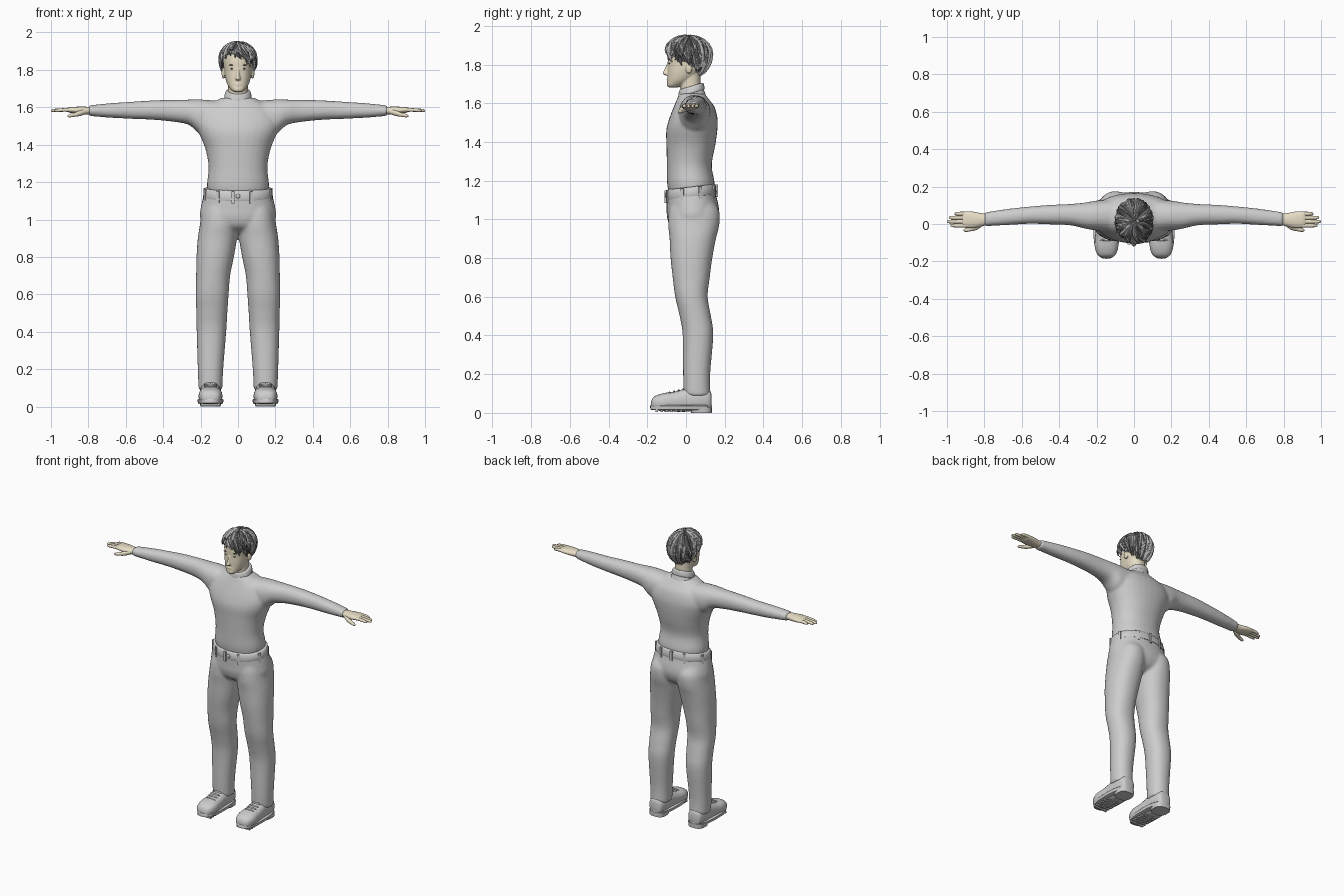
import bpy, bmesh, math, random
from mathutils import Matrix, Vector

random.seed(7)
if "Cube" in bpy.data.objects:
    bpy.data.objects.remove(bpy.data.objects["Cube"])


def material(name, r, g, b):
    m = bpy.data.materials.new(name)
    m.use_nodes = True
    m.diffuse_color = (r, g, b, 1)
    m.node_tree.nodes["Principled BSDF"].inputs["Base Color"].default_value = (r, g, b, 1)
    return m


CLOTH = material("grey cloth", .61, .61, .61)
SKIN = material("pale skin", .83, .75, .58)
DARK = material("dark hair", .14, .14, .14)
LIGHT = material("grey hair", .42, .42, .42)


def spline(rows, n):
    """Catmull-Rom interpolation of a list of stations."""
    rows = [Vector(r) for r in rows]
    out = []
    for i in range(len(rows) - 1):
        a, b, c, d = rows[max(i - 1, 0)], rows[i], rows[i + 1], rows[min(i + 2, len(rows) - 1)]
        for k in range(n):
            t = k / n
            out.append(b + (c - a) * (t / 2) + (a * 2 - b * 5 + c * 4 - d) * (t * t / 2)
                       + (b * 3 - a - c * 3 + d) * (t ** 3 / 2))
    return out + [rows[-1]]


def loft(bm, rows, axis="z", side=1, sub=4, power=2.2, seg=32, tilt=0):
    """Closed skin over rings; each row is (position, centre u, centre v, radius u, radius v)."""
    rings = []
    for t, cu, cv, ru, rv in spline(rows, sub):
        ring = []
        for k in range(seg):
            c, s = math.cos(math.tau * k / seg), math.sin(math.tau * k / seg)
            u = cu + ru * math.copysign(abs(c) ** (2 / power), c)
            v = cv + rv * math.copysign(abs(s) ** (2 / power), s)
            x, y, z = {"z": (u, v, t + tilt * (v - cv)), "x": (t, u, v), "y": (u, t, v)}[axis]
            ring.append(bm.verts.new((x * side, y, z)))
        rings.append(ring)
    for a, b in zip(rings, rings[1:]):
        for k in range(seg):
            j = (k + 1) % seg
            bm.faces.new((a[k], a[j], b[j], b[k]))
    bm.faces.new(rings[0])
    bm.faces.new(rings[-1])


def blob(bm, centre, radii):
    m = Matrix.Translation(centre) @ Matrix.Diagonal((*radii, 1))
    bmesh.ops.create_uvsphere(bm, u_segments=16, v_segments=10, radius=1, matrix=m)


def finish(name, bm, *mats, voxel=0, closed=True):
    if closed:
        bmesh.ops.recalc_face_normals(bm, faces=bm.faces)
    me = bpy.data.meshes.new(name)
    bm.to_mesh(me)
    bm.free()
    for m in mats:
        me.materials.append(m)
    ob = bpy.data.objects.new(name, me)
    bpy.context.collection.objects.link(ob)
    bpy.ops.object.select_all(action="DESELECT")
    ob.select_set(True)
    bpy.context.view_layer.objects.active = ob
    bpy.ops.object.shade_smooth_by_angle(angle=math.radians(50))
    if voxel:  # fuse overlapping volumes into one smooth surface
        r = ob.modifiers.new("fuse", "REMESH")
        r.mode, r.voxel_size, r.use_smooth_shade = "VOXEL", voxel, True
        s = ob.modifiers.new("soften", "SMOOTH")
        s.factor, s.iterations = .5, 6


# Sweater: torso and both sleeves
bm = bmesh.new()
loft(bm, [(1.14, 0, .025, .16, .115), (1.19, 0, .025, .166, .123), (1.28, 0, .017, .157, .116),
          (1.38, 0, .025, .175, .126), (1.46, 0, .03, .208, .132), (1.52, 0, .038, .225, .125),
          (1.58, 0, .042, .2, .106), (1.62, 0, .036, .145, .083), (1.65, 0, .03, .088, .065)])
for s in (1, -1):
    loft(bm, [(.1, .045, 1.55, .085, .083), (.2, .045, 1.55, .08, .092), (.26, .045, 1.573, .07, .068),
              (.34, .05, 1.581, .057, .059), (.45, .05, 1.585, .052, .052), (.56, .047, 1.584, .046, .046),
              (.68, .037, 1.583, .043, .039), (.8, .025, 1.582, .037, .028)], "x", s)
finish("sweater", bm, CLOTH, voxel=.009)

# Folded roll collar
bm = bmesh.new()
loft(bm, [(1.62, 0, .033, .084, .07), (1.64, 0, .03, .073, .066), (1.65, 0, .029, .069, .064),
          (1.656, 0, .028, .073, .068), (1.672, 0, .028, .07, .066), (1.685, 0, .028, .064, .062),
          (1.689, 0, .028, .056, .055)], tilt=.3)
finish("collar", bm, CLOTH)

# Trousers: pelvis and both legs
bm = bmesh.new()
loft(bm, [(.925, 0, .03, .07, .05), (.96, 0, .032, .17, .11), (1.01, 0, .035, .203, .133),
          (1.06, 0, .035, .2, .135), (1.12, 0, .028, .187, .129), (1.16, 0, .026, .178, .124)])
for s in (1, -1):
    loft(bm, [(.09, .147, .057, .064, .07), (.2, .147, .055, .068, .07), (.4, .142, .062, .079, .079),
              (.5, .14, .048, .083, .081), (.6, .138, .028, .088, .084), (.7, .133, .027, .091, .096),
              (.8, .122, .028, .1, .108), (.9, .11, .035, .105, .12), (.97, .102, .04, .102, .132),
              (1.04, .097, .042, .097, .131), (1.09, .09, .035, .09, .11)], side=s)
finish("trousers", bm, CLOTH, voxel=.009)

# Waistband, lower in front, with belt loops and a button
bm = bmesh.new()
loft(bm, [(1.115, 0, .028, .184, .129), (1.12, 0, .028, .187, .131), (1.163, 0, .026, .181, .127),
          (1.168, 0, .026, .175, .122)], sub=1, seg=48, tilt=.12)
finish("waistband", bm, CLOTH)
bm = bmesh.new()
for deg in (-125, -98, -68, -20, 20, 62, 90, 118, 160, 200):
    a = math.radians(deg)
    place = (Matrix.Translation((.186 * math.cos(a), .027 + .132 * math.sin(a), 1.132 + .015 * math.sin(a)))
             @ Matrix.Rotation(math.atan2(math.sin(a) * .19, math.cos(a) * .135), 4, "Z")
             @ Matrix.Diagonal((.012, .016, .065, 1)))
    bmesh.ops.create_cube(bm, size=1, matrix=place)
blob(bm, (0, -.104, 1.125), (.012, .006, .012))
finish("belt_loops", bm, CLOTH)

# Shoes: upper, sole, heel and laces
for s, label in ((1, "left"), (-1, "right")):
    bm = bmesh.new()
    loft(bm, [(-.18, .147, .042, .025, .018), (-.165, .147, .05, .048, .034), (-.12, .147, .055, .063, .046),
              (-.06, .147, .058, .06, .052), (0, .147, .066, .056, .06), (.07, .147, .07, .056, .06),
              (.12, .147, .066, .045, .052), (.132, .147, .06, .025, .035)], "y", s, power=2.5)
    finish(label + "_shoe_upper", bm, CLOTH)
    bm = bmesh.new()
    loft(bm, [(.014, .147, -.03, .058, .145), (.018, .147, -.027, .067, .157), (.036, .147, -.026, .07, .16),
              (.04, .147, -.026, .066, .157)], side=s, sub=1, power=2.6)
    loft(bm, [(0, .147, .08, .054, .053), (.03, .147, .078, .058, .056)], side=s, sub=1, power=2.8)
    for k in range(6):  # tread lugs under the forefoot
        block = Matrix.Translation((s * .147, -.15 + .025 * k, .012)) @ Matrix.Diagonal((.1, .013, .014, 1))
        bmesh.ops.create_cube(bm, size=1, matrix=block)
    finish(label + "_shoe_sole", bm, CLOTH)
    bm = bmesh.new()
    for k in range(4):
        blob(bm, (s * .147, -.085 + .024 * k, .103 + .006 * k), (.036, .006, .007))
    finish(label + "_laces", bm, CLOTH)

# Hands: palm, four fingers and a thumb
for s, label in ((1, "left"), (-1, "right")):
    bm = bmesh.new()
    loft(bm, [(.78, .025, 1.582, .028, .02), (.82, .022, 1.582, .036, .021), (.86, .022, 1.584, .044, .019),
              (.9, .024, 1.586, .044, .015), (.918, .025, 1.587, .038, .008)], "x", s, seg=20)
    for k, tip in enumerate((.982, 1, .99, .96)):
        y = -.008 + .021 * k
        rows = [(.89, y, 1.586, .0105, .011), (.93, y, 1.586, .0105, .0095),
                (tip - .012, y, 1.583, .009, .008), (tip, y, 1.581, .003, .003)]
        loft(bm, rows, "x", s, seg=12)
    loft(bm, [(.81, .004, 1.578, .016, .014), (.845, -.015, 1.568, .018, .015), (.875, -.027, 1.56, .012, .011),
              (.9, -.032, 1.555, .01, .009), (.912, -.033, 1.553, .003, .003)], "x", s, seg=14)
    finish(label + "_hand", bm, SKIN)

# Head, neck, nose, ears and lips
bm = bmesh.new()
loft(bm, [(1.681, 0, -.068, .015, .018), (1.69, 0, -.058, .034, .041), (1.72, 0, -.032, .056, .064),
          (1.76, 0, -.01, .069, .085), (1.8, 0, .005, .075, .099), (1.85, 0, .01, .08, .104),
          (1.9, 0, .012, .074, .095), (1.935, 0, .012, .04, .06)])
loft(bm, [(1.64, 0, .027, .054, .054), (1.7, 0, .022, .053, .053), (1.77, 0, .02, .055, .055)])
loft(bm, [(1.744, 0, -.094, .008, .01), (1.752, 0, -.1, .014, .021), (1.776, 0, -.096, .008, .015),
          (1.815, 0, -.087, .006, .007)], seg=16)
blob(bm, (0, -.091, 1.724), (.021, .009, .005))
blob(bm, (0, -.09, 1.715), (.018, .009, .005))
for s in (1, -1):
    blob(bm, (s * .078, .015, 1.782), (.01, .018, .03))
finish("head", bm, SKIN, voxel=.004)

# Eyes and eyebrows
bm = bmesh.new()
for s in (1, -1):
    blob(bm, (s * .032, -.0855, 1.806), (.011, .005, .003))
    blob(bm, (s * .034, -.086, 1.826), (.016, .005, .002))
finish("eyes_and_brows", bm, DARK)


# Hair: a scalp cap covered in layered, tapered locks that sweep from the crown
def on_hair(a, p, r):
    drop = .101 if p < math.pi / 2 else .126
    return Vector((.1 * r * math.sin(p) * math.sin(a), .012 - .122 * r * math.sin(p) * math.cos(a),
                   1.85 + drop * r * math.cos(p)))


def hairline(a):
    front = max(0, math.cos(a))
    return 1.28 + 1.32 * (1 - math.cos(a)) / 2 + .3 * front * math.sin(a)


bm = bmesh.new()
N = 40
rings = [[bm.verts.new(on_hair(math.tau * k / N, hairline(math.tau * k / N) * j / 12, .95)) for k in range(N)]
         for j in range(1, 13)]
for a, b in zip(rings, rings[1:]):
    for k in range(N):
        bm.faces.new((a[k], b[k], b[(k + 1) % N], a[(k + 1) % N]))
bm.faces.new(rings[0])
for i in range(230):
    a0 = math.tau * i / 230 + random.uniform(-.2, .2)
    fringe = max(0, math.cos(a0)) ** 2
    p0, twist = random.uniform(.05, 1), random.uniform(-.45, .5) + .5 * fringe
    p1 = hairline(a0 + twist) + random.uniform(-.35, .1) + .15 * fringe
    lift, width, tint = random.uniform(.95, 1.02), random.uniform(.007, .015), random.random() < .68
    strip = []
    for j in range(9):
        t = j / 8
        a, p = a0 + twist * t, p0 + (p1 - p0) * t
        w = width * (1 - t ** 3 * .9) / (.1 * max(math.sin(p), .25))
        r = lift + .04 * math.sin(math.pi * t)
        strip.append([bm.verts.new(on_hair(a + d * w, p, r + h)) for d, h in ((-1, -.04), (0, .025), (1, -.04))])
    for u, v in zip(strip, strip[1:]):
        for k in (0, 1):
            bm.faces.new((u[k], v[k], v[k + 1], u[k + 1])).material_index = int(tint)
finish("hair", bm, DARK, LIGHT, closed=False)
